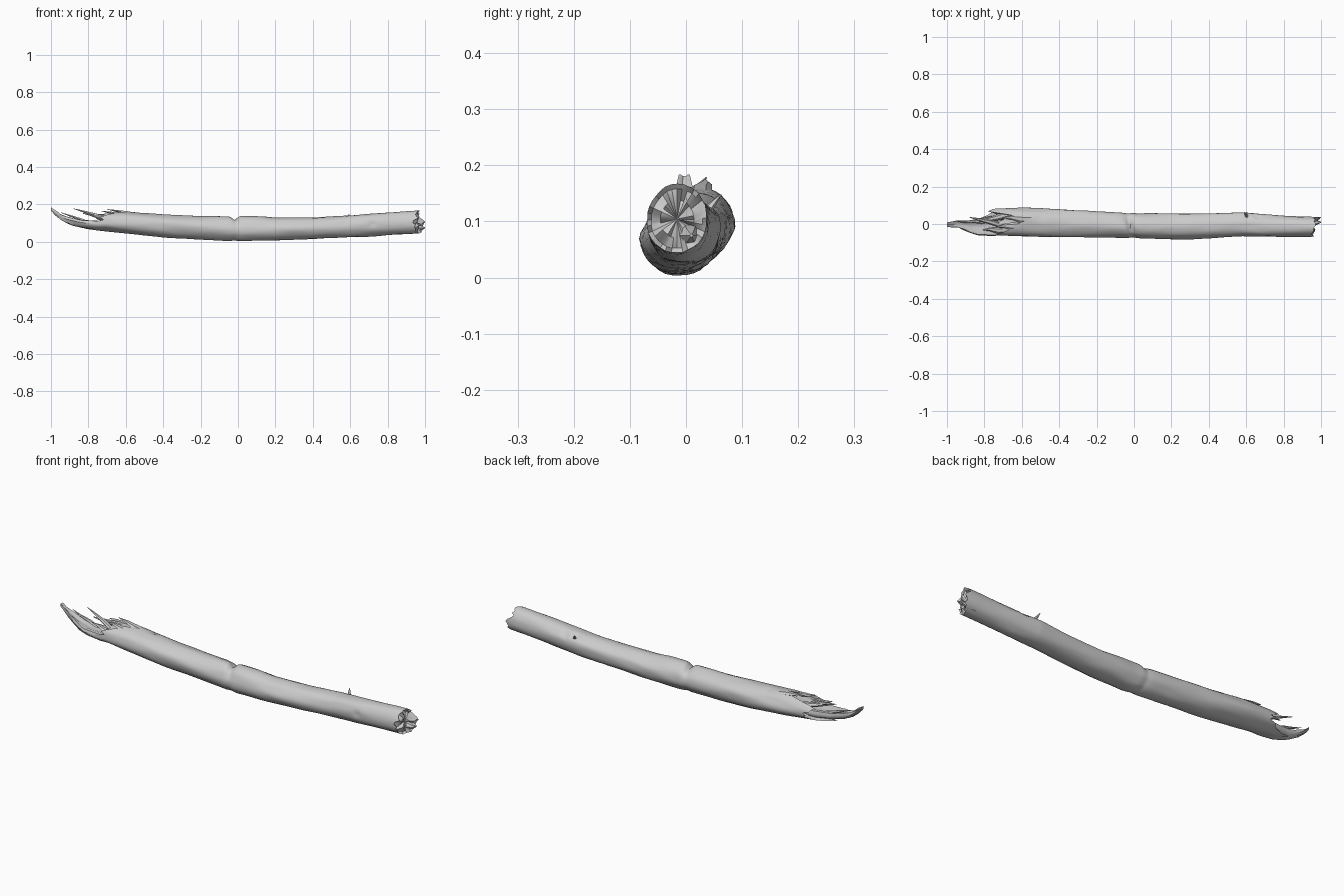
import bpy, bmesh, math, random
from mathutils import Vector, noise

if "Cube" in bpy.data.objects:
    bpy.data.objects.remove(bpy.data.objects["Cube"])

random.seed(4)
SIDES = 32

# Log outline: x, bottom z, top z, front y, back y
OUTLINE = [
    (-0.90, .090, .150, -.050, .060), (-0.80, .068, .160, -.062, .080),
    (-0.60, .044, .162, -.068, .087), (-0.40, .025, .148, -.070, .080),
    (-0.20, .012, .138, -.070, .068), (-0.06, .006, .135, -.073, .058),
    (0.03, .003, .139, -.077, .054), (0.10, .006, .138, -.079, .055),
    (0.20, .008, .127, -.081, .056), (0.40, .014, .130, -.077, .058),
    (0.58, .024, .143, -.067, .062), (0.80, .036, .158, -.069, .044),
    (1.00, .044, .168, -.071, .037)]

# Where the broken left end starts, every 30 degrees from the back over the top
BREAK = [-.70, -.77, -.66, -.61, -.65, -.70, -.77, -.82, -.87, -.87, -.80, -.72]
# Where the right end stops
CUT = [.99, .965, .96, .965, .955, .96, .945, .95, .95, .965, .985, .99]


def outline(x):
    for a, b in zip(OUTLINE, OUTLINE[1:]):
        if x <= b[0]:
            break
    t = max(0, min(1, (x - a[0]) / (b[0] - a[0])))
    return [p + (q - p) * t for p, q in zip(a[1:], b[1:])]


def around(table, i):
    f = i / SIDES * 12
    k = int(f)
    return table[k % 12] + (table[(k + 1) % 12] - table[k % 12]) * (f - k)


def skin(x, i, scale=1.0):
    """Point on the bark at length x and side i."""
    a = math.tau * i / SIDES
    zb, zt, yf, yb = outline(x)
    c, s = math.cos(a), math.sin(a)
    r = 1 + .07 * noise.noise(Vector((x * 3.5, c * 1.4, s * 1.4)))
    r += .035 * noise.noise(Vector((x * 9, c * 4, s * 4)))
    # kink around the middle, deepest on top
    kink = math.exp(-((x + .02 + .015 * c) / .018) ** 2)
    r -= kink * (.05 + .26 * max(0, s) ** 2)
    # small knot holes
    for kx, ka in ((.72, 3.05), (.66, .75), (.6, .95), (-.5, 1.2)):
        d = ((x - kx) / .016) ** 2 + ((a - ka) / .17) ** 2
        r -= .13 * math.exp(-d)
    r *= scale
    return Vector((x, (yf + yb) / 2 + (yb - yf) / 2 * c * r,
                   max(0, (zb + zt) / 2 + (zt - zb) / 2 * s * r)))


def loft(name, rings, angle=40):
    """Closed skin through rings of points, capped at both ends."""
    bm = bmesh.new()
    rows = [[bm.verts.new(p) for p in ring] for ring in rings]
    n = len(rows[0])
    for a, b in zip(rows, rows[1:]):
        for i in range(n):
            j = (i + 1) % n
            bm.faces.new((a[i], a[j], b[j], b[i]))
    for row in (rows[0], rows[-1]):
        mid = bm.verts.new(sum((v.co for v in row), Vector()) / n)
        for i in range(n):
            bm.faces.new((row[i], row[(i + 1) % n], mid))
    bmesh.ops.recalc_face_normals(bm, faces=bm.faces)
    me = bpy.data.meshes.new(name)
    bm.to_mesh(me)
    bm.free()
    ob = bpy.data.objects.new(name, me)
    bpy.context.collection.objects.link(ob)
    bpy.ops.object.select_all(action='DESELECT')
    ob.select_set(True)
    bpy.context.view_layer.objects.active = ob
    bpy.ops.object.shade_smooth_by_angle(angle=math.radians(angle))
    return ob


# Log trunk with jagged, hollowed ends
start = [around(BREAK, i) + random.uniform(-.035, .03) for i in range(SIDES)]
stop = [around(CUT, i) + random.uniform(-.012, .012) for i in range(SIDES)]
idx = range(SIDES)
rings = []
for x, s in ((-.70, .35), (-.71, .6)):
    rings.append([skin(x + random.uniform(-.02, .02), i, s) for i in idx])
rings.append([skin(start[i] + .03, i, .84) for i in idx])
for k in range(8):
    rings.append([skin(start[i] + (-.55 - start[i]) * k / 8, i) for i in idx])
xs = [-.55 + .025 * k for k in range(20)]
xs += [-.05 + .01 * k for k in range(8)]
xs += [.03 + .03 * k for k in range(18)] + [.57 + .012 * k for k in range(15)]
xs += [.75 + .035 * k for k in range(5)]
rings += [[skin(x, i) for i in idx] for x in xs]
for k in range(1, 4):
    rings.append([skin(.89 + (stop[i] - .89) * k / 3, i) for i in idx])
rings.append([skin(stop[i] - .008, i, .86) for i in idx])
rings.append([skin(.955 + random.uniform(-.015, .015), i, .55) for i in idx])
loft("log_trunk", rings)

# Long splintered tongue: x, centre y, half width, bottom z, top z
tongue = []
for x, cy, w, zb, zt in [(-.66, -.005, .055, .065, .125), (-.76, -.01, .054, .065, .13),
                         (-.83, -.015, .045, .074, .132), (-.875, -.014, .033, .084, .14),
                         (-.91, -.006, .025, .098, .144), (-.945, .0, .018, .118, .155),
                         (-.975, -.003, .016, .142, .172), (-1.0, -.003, .011, .166, .19)]:
    ring = []
    for i in range(14):
        a = math.tau * i / 14
        c, s = math.cos(a), math.sin(a)
        z = (zb + zt) / 2 + (zt - zb) / 2 * s
        if s > .5:  # hollow upper side
            z -= (zt - zb) * .5 * s * (1 - abs(c))
        dx = 0 if x == -1 else random.uniform(-.008, .008)
        ring.append(Vector((x + dx, cy + w * c, z)))
    tongue.append(ring)
loft("broken_tongue", tongue)


def splinter(name, base, tip, width, thick):
    """Flat tapering sliver of wood."""
    base, tip = Vector(base), Vector(tip)
    d = (tip - base).normalized()
    side = d.cross(Vector((0, 0, 1))).normalized()
    up = side.cross(d)
    rings = []
    for t, s in ((0, 1), (.35, .95), (.7, .55), (1, .12)):
        p = base.lerp(tip, t) + side * random.uniform(-.004, .004)
        rings.append([p + side * math.cos(k * math.tau / 6) * width * s
                      + up * math.sin(k * math.tau / 6) * thick * s for k in range(6)])
    loft(name, rings, 30)


# Splinters at the broken end and a twig stub at the back
for n, args in enumerate([
        ((-.70, -.01, .125), (-.88, .035, .178), .014, .010),
        ((-.55, .025, .148), (-.70, .035, .174), .022, .010),
        ((-.66, .055, .125), (-.83, .015, .152), .018, .014),
        ((-.68, -.035, .115), (-.81, -.03, .148), .018, .012),
        ((-.62, -.01, .145), (-.73, -.012, .165), .020, .009),
        ((-.80, .01, .105), (-.95, .014, .158), .010, .008)]):
    splinter(f"splinter_{n + 1}", *args)
splinter("twig_stub", (.61, .03, .11), (.595, .064, .148), .009, .008)

# Torn wood lip on the right end
splinter("end_lip", (.92, .008, .075), (1.0, .012, .075), .024, .024)
